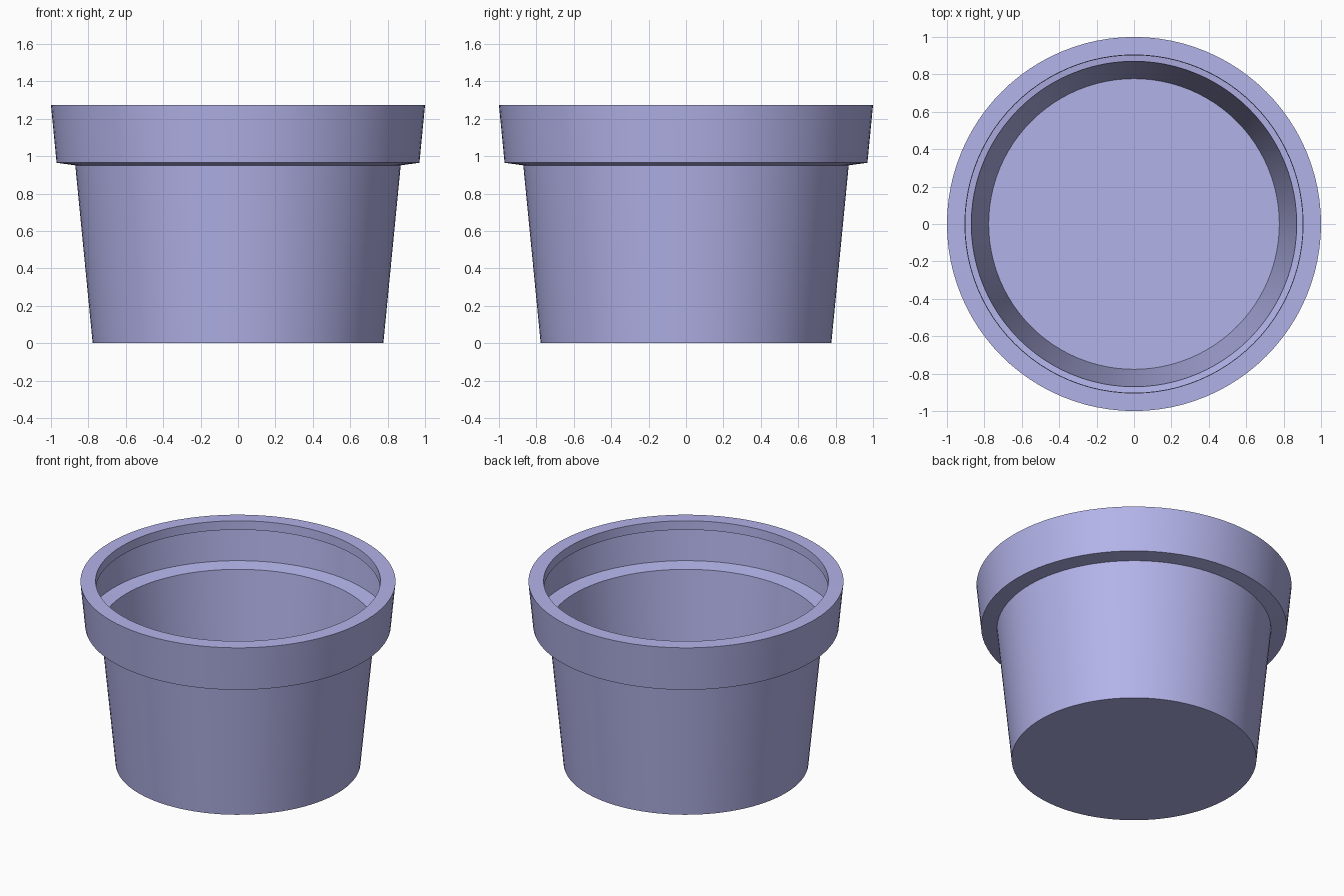
import bpy
import bmesh
import math

if "Cube" in bpy.data.objects:
    bpy.data.objects.remove(bpy.data.objects["Cube"])

SEGMENTS = 96

glaze = bpy.data.materials.new("blue_violet")
glaze.diffuse_color = (0.45, 0.45, 0.82, 1.0)
glaze.use_nodes = True
glaze.node_tree.nodes["Principled BSDF"].inputs["Base Color"].default_value = glaze.diffuse_color


def lathe(name, profile, floor=False):
    """Revolve a thin (radius, z) profile around the z axis."""
    bm = bmesh.new()
    rings = []
    for r, z in profile:
        rings.append([bm.verts.new((r * math.cos(a), r * math.sin(a), z))
                      for a in (2 * math.pi * i / SEGMENTS for i in range(SEGMENTS))])
    for low, high in zip(rings, rings[1:]):
        for i in range(SEGMENTS):
            j = (i + 1) % SEGMENTS
            bm.faces.new((low[i], low[j], high[j], high[i]))
    if floor:
        bm.faces.new(rings[0][::-1])
    mesh = bpy.data.meshes.new(name)
    bm.to_mesh(mesh)
    bm.free()
    mesh.materials.append(glaze)
    obj = bpy.data.objects.new(name, mesh)
    bpy.context.collection.objects.link(obj)
    bpy.ops.object.select_all(action='DESELECT')
    obj.select_set(True)
    bpy.context.view_layer.objects.active = obj
    bpy.ops.object.shade_smooth_by_angle(angle=math.radians(30))
    return obj


# Tapered thin-walled body with a flat floor
lathe("pot_body", [(0.777, 0.0), (0.87, 0.951)], floor=True)

# Overhanging collar: underside, flared wall, flat top, short inner lip
lathe("pot_rim", [(0.87, 0.951), (0.97, 0.965), (1.0, 1.273),
                  (0.904, 1.275), (0.902, 1.213)])
